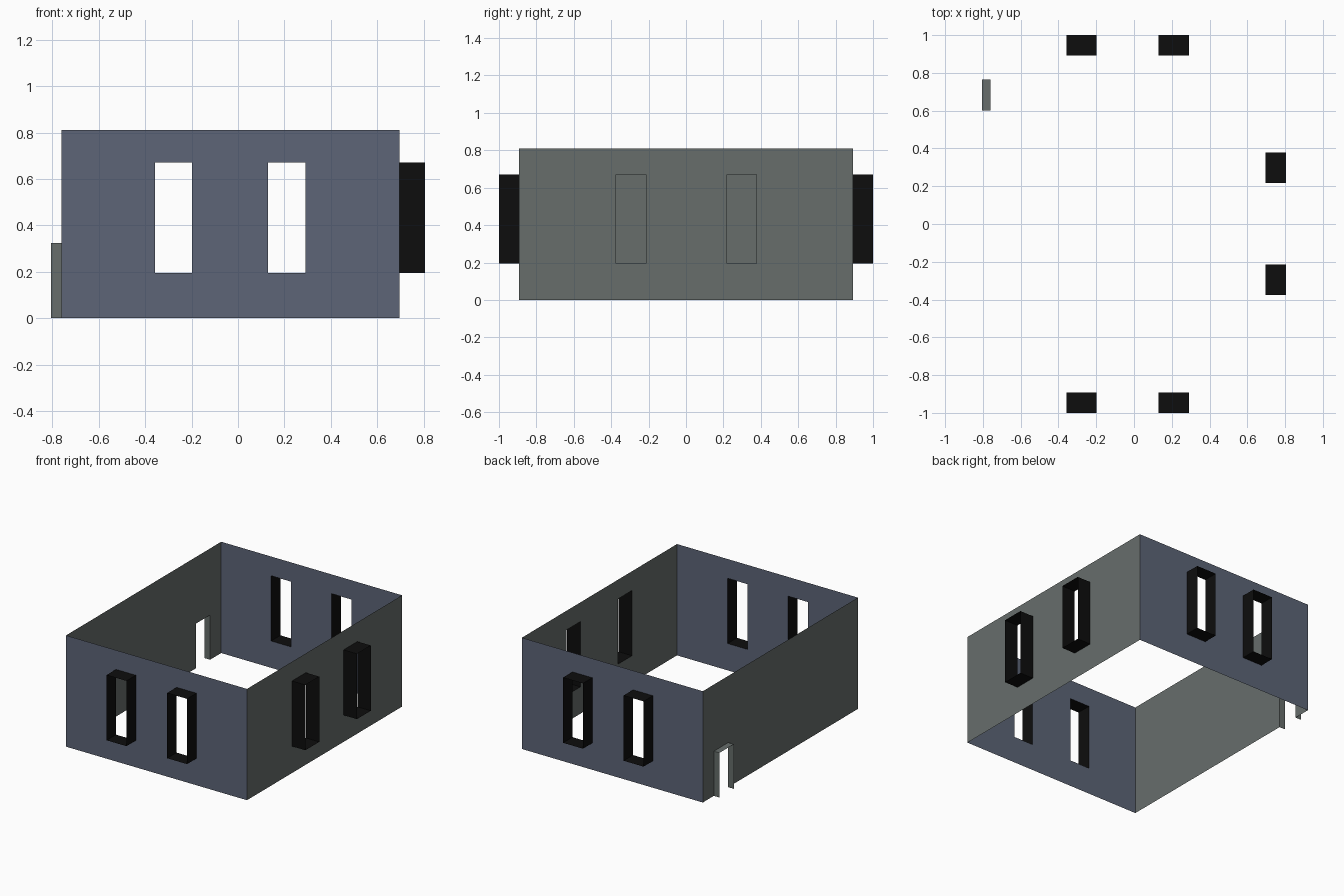
import bpy
import bmesh
from mathutils import Vector

if "Cube" in bpy.data.objects:
    bpy.data.objects.remove(bpy.data.objects["Cube"])

X0, X1, Y, H = -0.76, 0.697, 0.892, 0.81      # wall shell
Z0, Z1 = 0.195, 0.67                          # window sill and head
UP = Vector((0, 0, 1))


def material(name, rgb):
    m = bpy.data.materials.new(name)
    m.diffuse_color = (*rgb, 1)
    m.use_nodes = True
    m.node_tree.nodes["Principled BSDF"].inputs["Base Color"].default_value = m.diffuse_color
    return m


BLUE = material("blue_grey", (0.11, 0.13, 0.185))
GREEN = material("green_grey", (0.135, 0.155, 0.148))
BLACK = material("black", (0.004, 0.004, 0.004))


def finish(bm, name, mat):
    bmesh.ops.remove_doubles(bm, verts=bm.verts, dist=1e-5)
    mesh = bpy.data.meshes.new(name)
    bm.to_mesh(mesh)
    bm.free()
    mesh.materials.append(mat)
    obj = bpy.data.objects.new(name, mesh)
    bpy.context.collection.objects.link(obj)


def quad(bm, points):
    bm.faces.new([bm.verts.new(p) for p in points])


# Single-sheet wall with rectangular holes, each hole (u0, u1, z0, z1)
def wall(name, origin, along, u0, u1, holes, mat):
    bm = bmesh.new()
    us = sorted({u0, u1, *(u for h in holes for u in h[:2])})
    zs = sorted({0, H, *(z for h in holes for z in h[2:])})
    for a, b in zip(us, us[1:]):
        for c, d in zip(zs, zs[1:]):
            if any(h[0] <= a and b <= h[1] and h[2] <= c and d <= h[3] for h in holes):
                continue
            quad(bm, [origin + along * u + UP * z
                      for u, z in ((a, c), (b, c), (b, d), (a, d))])
    finish(bm, name, mat)


# Open sleeve projecting outward around a hole
def sleeve(name, origin, along, hole, depth, mat, bottom=True):
    a, b, c, d = hole
    out = along.cross(UP) * depth
    path = [(a, c), (a, d), (b, d), (b, c)] + ([(a, c)] if bottom else [])
    pts = [origin + along * u + UP * z for u, z in path]
    bm = bmesh.new()
    for p, q in zip(pts, pts[1:]):
        quad(bm, (p, q, q + out, p + out))
    finish(bm, name, mat)


# Walls: name, origin, direction along the wall, extents, holes, colour
xw = [(-0.358, -0.198, Z0, Z1), (0.13, 0.29, Z0, Z1)]
yw = [(-0.375, -0.215, Z0, Z1), (0.218, 0.378, Z0, Z1)]
back_w = [(-b, -a, c, d) for a, b, c, d in xw]
door = (-0.765, -0.6, 0, 0.325)
walls = [
    ("front", Vector((0, -Y, 0)), Vector((1, 0, 0)), X0, X1, xw, BLUE),
    ("back", Vector((0, Y, 0)), Vector((-1, 0, 0)), -X1, -X0, back_w, BLUE),
    ("right", Vector((X1, 0, 0)), Vector((0, 1, 0)), -Y, Y, yw, GREEN),
    ("left", Vector((X0, 0, 0)), Vector((0, -1, 0)), -Y, Y, [door], GREEN),
]
for side, origin, along, u0, u1, holes, mat in walls:
    wall(side + "_wall", origin, along, u0, u1, holes, mat)
    if side == "left":
        sleeve("door_frame", origin, along, door, 0.045, GREEN, bottom=False)
    else:
        for i, h in enumerate(holes, 1):
            sleeve(f"{side}_window_frame_{i}", origin, along, h, 0.108, BLACK)
